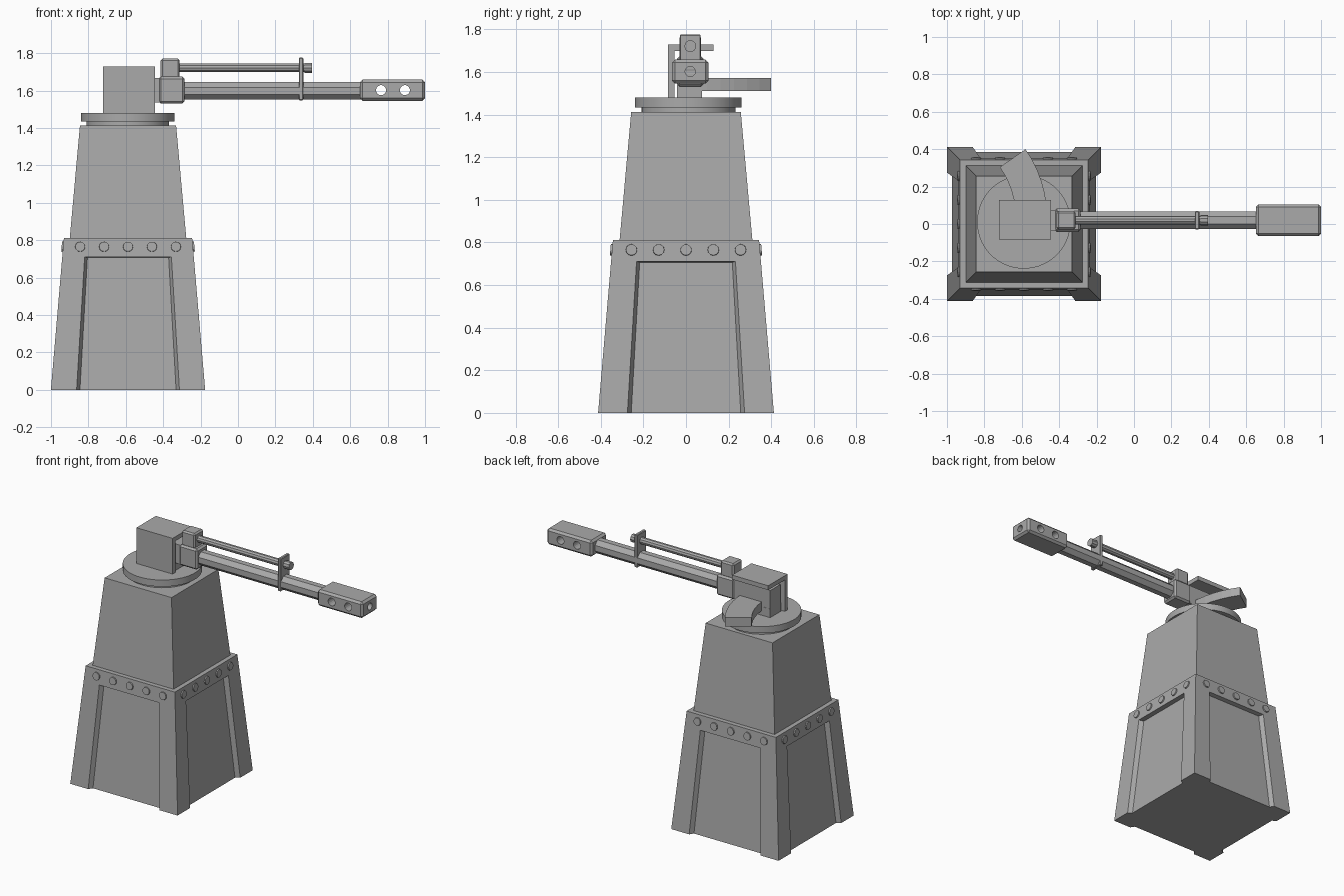
import bpy, bmesh, math
from mathutils import Matrix, Vector

if "Cube" in bpy.data.objects:
    bpy.data.objects.remove(bpy.data.objects["Cube"])

grey = bpy.data.materials.new("plain grey")
grey.diffuse_color = (0.4, 0.4, 0.4, 1)
grey.use_nodes = True
grey.node_tree.nodes["Principled BSDF"].inputs["Base Color"].default_value = grey.diffuse_color
TX = -0.588          # tower centre in x
GY = 0.02            # gun axis in y


def finish(bm, name, smooth=False):
    bmesh.ops.recalc_face_normals(bm, faces=bm.faces)
    me = bpy.data.meshes.new(name)
    bm.to_mesh(me)
    bm.free()
    me.materials.append(grey)
    ob = bpy.data.objects.new(name, me)
    bpy.context.collection.objects.link(ob)
    if smooth:
        bpy.ops.object.select_all(action='DESELECT')
        ob.select_set(True)
        bpy.context.view_layer.objects.active = ob
        bpy.ops.object.shade_smooth_by_angle(angle=math.radians(30))
    return ob


def box(name, x0, x1, y0, y1, z0, z1, bevel=0):
    bm = bmesh.new()
    bmesh.ops.create_cube(bm, size=1)
    for v in bm.verts:
        v.co = ((x0 + x1) / 2 + v.co.x * (x1 - x0),
                (y0 + y1) / 2 + v.co.y * (y1 - y0),
                (z0 + z1) / 2 + v.co.z * (z1 - z0))
    if bevel:
        bmesh.ops.bevel(bm, geom=bm.edges[:], offset=bevel, segments=1, affect='EDGES')
    return finish(bm, name)


def cyl(name, a, b, r, n, smooth=False):
    a, b = Vector(a), Vector(b)
    bm = bmesh.new()
    rot = (b - a).to_track_quat('Z', 'Y').to_matrix().to_4x4()
    bmesh.ops.create_cone(bm, cap_ends=True, segments=n, radius1=r, radius2=r,
                          depth=(b - a).length,
                          matrix=Matrix.Translation((a + b) / 2) @ rot @ Matrix.Rotation(math.pi / n, 4, 'Z'))
    return finish(bm, name, smooth)


# Tapered tower core
def core_half(z):
    return 0.385 - 0.0905 * z


def shell_half(z):
    return 0.4125 - 0.0856 * z


bm = bmesh.new()
rings = []
for z in (0, 1.413):
    h = core_half(z)
    rings.append([bm.verts.new((TX + sx * h, sy * h, z))
                  for sx, sy in ((-1, -1), (1, -1), (1, 1), (-1, 1))])
for i in range(4):
    j = (i + 1) % 4
    bm.faces.new((rings[0][i], rings[0][j], rings[1][j], rings[1][i]))
bm.faces.new(rings[0])
bm.faces.new(rings[1])
finish(bm, "tower_core")

# Outer frame: four corner legs joined by a top band, with sloped recess walls
bm = bmesh.new()
TOP, LOW = 0.812, 0.711
for k in range(4):
    turn = Matrix.Translation((TX, 0, 0)) @ Matrix.Rotation(k * math.pi / 2, 4, 'Z')

    def P(x, z, half):
        return bm.verts.new(turn @ Vector((x, -half, z)))

    s0, s1, c0 = shell_half(0), shell_half(TOP), core_half(0)
    A, F = P(-s0, 0, s0), P(s0, 0, s0)
    H, G = P(-s1, TOP, s1), P(s1, TOP, s1)
    B, E = P(-0.275, 0, s0), P(0.275, 0, s0)
    C, D = P(-0.232, LOW, shell_half(LOW)), P(0.232, LOW, shell_half(LOW))
    b, e = P(-0.257, 0, c0), P(0.257, 0, c0)
    c, d = P(-0.217, LOW - 0.005, core_half(LOW)), P(0.217, LOW - 0.005, core_half(LOW))
    t = core_half(TOP)
    h, g = P(-t, TOP, t), P(t, TOP, t)
    m, n = P(-c0, 0, c0), P(c0, 0, c0)
    for f in ((A, B, C, H), (H, C, D, G), (D, E, F, G), (B, b, c, C), (C, c, d, D),
              (D, d, e, E), (H, G, g, h), (A, m, b, B), (E, e, n, F)):
        bm.faces.new(f)
bmesh.ops.remove_doubles(bm, verts=bm.verts, dist=0.0005)
finish(bm, "tower_frame")

# Rivets along the band on all four sides
bm = bmesh.new()
for k in range(4):
    for i in range(5):
        M = (Matrix.Translation((TX, 0, 0)) @ Matrix.Rotation(k * math.pi / 2, 4, 'Z')
             @ Matrix.Translation(((i - 2) * 0.128, -shell_half(0.765), 0.765))
             @ Matrix.Rotation(math.pi / 2 - 0.0854, 4, 'X'))
        bmesh.ops.create_cone(bm, cap_ends=True, segments=12, radius1=0.028,
                              radius2=0.026, depth=0.016, matrix=M)
finish(bm, "band_rivets")

# Turntable
cyl("turntable_neck", (-0.589, 0.011, 1.41), (-0.589, 0.011, 1.436), 0.221, 48, True)
cyl("turntable_disk", (-0.589, 0.011, 1.434), (-0.589, 0.011, 1.48), 0.25, 48, True)

# Gun shield: side plate and roof
box("shield_side", -0.722, -0.444, -0.084, -0.054, 1.48, 1.728)
box("shield_roof", -0.722, -0.444, -0.084, 0.129, 1.698, 1.728)

# Mount and breech
box("gun_mount", -0.70, -0.46, GY - 0.062, GY + 0.056, 1.478, 1.54)
box("breech_rear", -0.70, -0.40, GY - 0.055, GY + 0.055, 1.535, 1.668)
box("breech_front", -0.425, -0.286, GY - 0.062, GY + 0.062, 1.53, 1.674, 0.012)

# Curved ammunition chute
bm = bmesh.new()
cx, cy, N = -1.104, 0.033, 6
prev = None
for i in range(N + 1):
    a = math.radians(35) * i / N
    sec = [bm.verts.new((cx + r * math.cos(a), cy + r * math.sin(a), z))
           for r, z in ((0.472, 1.51), (0.64, 1.51), (0.64, 1.572), (0.472, 1.572))]
    if prev:
        for j in range(4):
            q = (j + 1) % 4
            bm.faces.new((prev[j], prev[q], sec[q], sec[j]))
    if i in (0, N):
        bm.faces.new(sec)
    prev = sec
finish(bm, "ammo_chute")

# Barrel, recoil rod and bracket
cyl("barrel", (-0.30, GY, 1.598), (0.66, GY, 1.598), 0.051, 8)
box("rod_block", -0.414, -0.312, GY - 0.05, GY + 0.05, 1.665, 1.771, 0.01)
cyl("recoil_rod", (-0.32, GY, 1.721), (0.38, GY, 1.721), 0.024, 10)
cyl("rod_cap", (0.356, GY, 1.721), (0.396, GY, 1.721), 0.028, 10)
box("rod_bracket", 0.326, 0.349, GY - 0.049, GY + 0.049, 1.548, 1.776, 0.004)

# Muzzle brake with through holes and a bore
muzzle = box("muzzle_brake", 0.652, 1.0, GY - 0.085, GY + 0.085, 1.545, 1.658, 0.014)
cutters = [cyl("cutter", (x, -0.3, 1.602), (x, 0.3, 1.602), 0.027, 16) for x in (0.765, 0.892)]
cutters.append(cyl("cutter", (0.74, GY, 1.602), (1.1, GY, 1.602), 0.024, 16))
bpy.context.view_layer.objects.active = muzzle
for cut in cutters:
    cut.hide_render = True
    mod = muzzle.modifiers.new("hole", 'BOOLEAN')
    mod.operation, mod.solver, mod.object = 'DIFFERENCE', 'EXACT', cut
    bpy.ops.object.modifier_apply(modifier=mod.name)
    bpy.data.objects.remove(cut)
